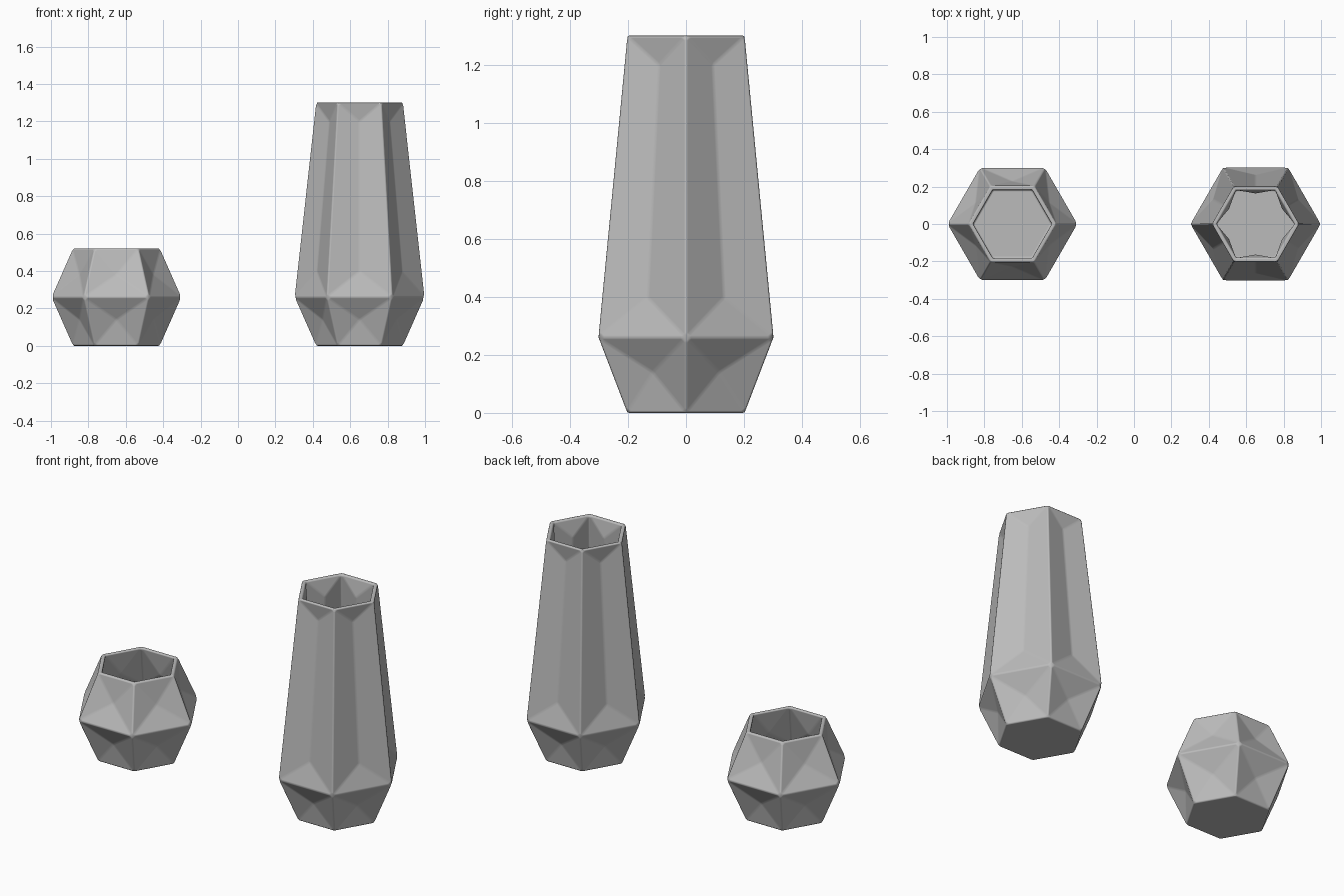
import bpy
import bmesh
from math import cos, sin, pi
from mathutils import Vector

cube = bpy.data.objects.get("Cube")
if cube:
    bpy.data.objects.remove(cube)

SIDES = 6
NECK, BELLY, BELLY_Z = 0.235, 0.35, 0.26
WALL, DENT = 0.026, 0.028

# Matte grey glaze
grey = bpy.data.materials.new("matte grey")
grey.use_nodes = True
colour = (0.5, 0.5, 0.5, 1)
grey.diffuse_color = colour
bsdf = grey.node_tree.nodes["Principled BSDF"]
bsdf.inputs["Base Color"].default_value = colour
bsdf.inputs["Roughness"].default_value = 0.6


def ring(bm, radius, z):
    """Hexagon of vertices with corners on the x axis."""
    angles = [2 * pi * i / SIDES for i in range(SIDES)]
    return [bm.verts.new((radius * cos(a), radius * sin(a), z)) for a in angles]


def dented_band(bm, low, high, margin):
    """Join two rings with panels folded in to a point, or to a valley line."""
    for i in range(SIDES):
        j = (i + 1) % SIDES
        a, b, c, d = low[i], low[j], high[j], high[i]
        bottom, top = (a.co + b.co) / 2, (c.co + d.co) / 2
        inward = -(b.co - a.co).cross(d.co - a.co).normalized() * DENT
        if margin is None:
            tip = bm.verts.new((bottom + top) / 2 + inward)
            for pair in ((a, b), (b, c), (c, d), (d, a)):
                bm.faces.new((*pair, tip))
        else:
            t = margin / (top.z - bottom.z)
            p = bm.verts.new(bottom.lerp(top, t) + inward)
            q = bm.verts.new(bottom.lerp(top, 1 - t * 0.7) + inward)
            for face in ((a, b, p), (b, c, q, p), (c, d, q), (d, a, p, q)):
                bm.faces.new(face)


def vase(name, x, height, margin):
    bm = bmesh.new()
    # Outer shell and inner lining share the same folded profile
    shells = []
    for inset, floor in ((0, 0), (WALL, WALL)):
        rings = [ring(bm, NECK - inset, floor),
                 ring(bm, BELLY - inset, BELLY_Z),
                 ring(bm, NECK - inset, height)]
        dented_band(bm, rings[0], rings[1], None)
        dented_band(bm, rings[1], rings[2], margin)
        bm.faces.new(rings[0])
        shells.append(rings)
    # Flat rim
    outer, inner = shells[0][2], shells[1][2]
    for i in range(SIDES):
        j = (i + 1) % SIDES
        bm.faces.new((outer[i], outer[j], inner[j], inner[i]))
    bmesh.ops.recalc_face_normals(bm, faces=bm.faces)
    for face in bm.faces:
        face.smooth = True
    mesh = bpy.data.meshes.new(name)
    bm.to_mesh(mesh)
    bm.free()
    mesh.materials.append(grey)
    obj = bpy.data.objects.new(name, mesh)
    obj.location = Vector((x, 0, 0))
    bpy.context.collection.objects.link(obj)
    # Softened fold lines
    bevel = obj.modifiers.new("soft edges", 'BEVEL')
    bevel.width = 0.008
    bevel.segments = 3
    bevel.limit_method = 'ANGLE'
    bevel.angle_limit = pi / 22
    bevel.harden_normals = True


vase("short_vase", -0.65, 0.52, None)
vase("tall_vase", 0.65, 1.30, 0.14)
